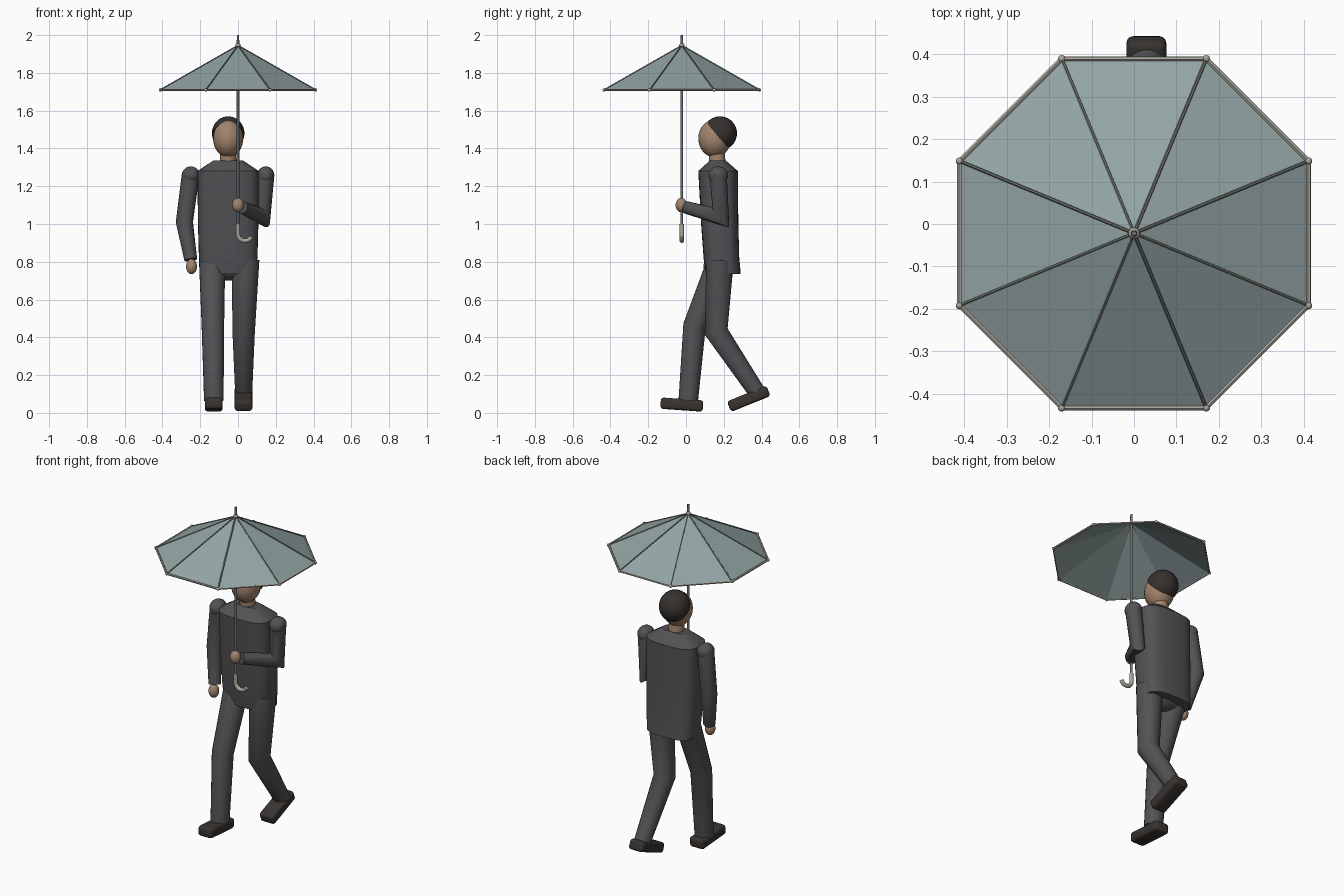
import bpy, bmesh, math
from mathutils import Vector, Matrix

if "Cube" in bpy.data.objects:
    bpy.data.objects.remove(bpy.data.objects["Cube"])


def mat(name, r, g, b):
    m = bpy.data.materials.new(name)
    m.diffuse_color = (r, g, b, 1)
    m.use_nodes = True
    m.node_tree.nodes["Principled BSDF"].inputs["Base Color"].default_value = m.diffuse_color
    return m


SUIT = mat("suit_grey", .085, .085, .092)
SKIN = mat("skin", .36, .23, .15)
DARK = mat("dark_hair", .035, .03, .027)
SHOE = mat("shoe_leather", .04, .034, .03)
CLOTH = mat("canopy_cloth", .29, .37, .37)
METAL = mat("metal", .16, .17, .17)
TRIM = mat("pale_trim", .40, .38, .33)


def finish(name, bm, material, angle=40):
    bmesh.ops.recalc_face_normals(bm, faces=bm.faces[:])
    me = bpy.data.meshes.new(name)
    bm.to_mesh(me)
    bm.free()
    ob = bpy.data.objects.new(name, me)
    bpy.context.collection.objects.link(ob)
    me.materials.append(material)
    if angle:
        bpy.ops.object.select_all(action='DESELECT')
        ob.select_set(True)
        bpy.context.view_layer.objects.active = ob
        bpy.ops.object.shade_smooth_by_angle(angle=math.radians(angle))
    return ob


def skin_rings(bm, rings):
    rings = [[bm.verts.new(p) for p in r] for r in rings]
    n = len(rings[0])
    for a, b in zip(rings, rings[1:]):
        for i in range(n):
            bm.faces.new((a[i], a[(i + 1) % n], b[(i + 1) % n], b[i]))
    bm.faces.new(rings[0][::-1])
    bm.faces.new(rings[-1])


def add_tube(bm, pts, radii, n=16):
    """Tapered tube along a path with mitred bends."""
    pts = [Vector(p) for p in pts]
    dirs = [(b - a).normalized() for a, b in zip(pts, pts[1:])]
    u = dirs[0].orthogonal().normalized()
    v = dirs[0].cross(u)
    ring = [u * math.cos(math.tau * i / n) + v * math.sin(math.tau * i / n) for i in range(n)]
    rings = []
    for i, (p, r) in enumerate(zip(pts, radii)):
        d = dirs[max(i - 1, 0)]
        e = dirs[min(i, len(dirs) - 1)]
        bis = d + e
        rings.append([p + (o - d * (o.dot(bis) / d.dot(bis))) * r for o in ring])
        q = d.rotation_difference(e)
        ring = [q @ o for o in ring]
    skin_rings(bm, rings)


def tube(name, pts, radii, material, n=16):
    bm = bmesh.new()
    add_tube(bm, pts, radii, n)
    return finish(name, bm, material)


def add_ball(bm, c, r, u=24, v=16):
    bmesh.ops.create_uvsphere(bm, u_segments=u, v_segments=v, radius=1,
                              matrix=Matrix.Translation(c) @ Matrix.Diagonal((*r, 1)))


def ball(name, c, r, material):
    bm = bmesh.new()
    add_ball(bm, c, r)
    return finish(name, bm, material)


# Umbrella canopy: eight flat panels
C = Vector((0, -.022, 0))
apex = C + Vector((0, 0, 1.945))
R = .445
rim = [C + Vector((R * math.cos(a), R * math.sin(a), 1.71))
       for a in (math.radians(22.5 + 45 * k) for k in range(8))]
bm = bmesh.new()
top = bm.verts.new(apex)
low = [bm.verts.new(p) for p in rim]
for i in range(8):
    bm.faces.new((low[i], low[(i + 1) % 8], top))
canopy = finish("umbrella_canopy", bm, CLOTH, 0)
sol = canopy.modifiers.new("thickness", 'SOLIDIFY')
sol.thickness = .004

# Ribs, rim piping and corner beads
bm = bmesh.new()
for p in rim:
    add_tube(bm, [apex, p], [.004, .004], 6)
finish("umbrella_ribs", bm, METAL)
bm = bmesh.new()
for i in range(8):
    add_tube(bm, [rim[i], rim[(i + 1) % 8]], [.006, .006], 6)
finish("umbrella_rim", bm, TRIM)
bm = bmesh.new()
for p in rim:
    add_ball(bm, p, (.009,) * 3, 10, 8)
add_ball(bm, apex, (.014,) * 3, 12, 8)
finish("umbrella_beads", bm, TRIM)

# Shaft, tip and hooked handle
tube("umbrella_shaft", [(0, C.y, .98), (0, C.y, 1.95)], [.007, .007], METAL, 12)
tube("umbrella_tip", [(0, C.y, 1.94), (0, C.y, 2.0)], [.008, .006], METAL, 12)
hook = [(0, C.y, 1.0)] + [(.037 - .037 * math.cos(a), C.y, .945 - .034 * math.sin(a))
                          for a in (math.pi * .88 * k / 10 for k in range(11))]
tube("umbrella_handle", hook, [.0115] * len(hook), TRIM, 12)

# Jacket: lofted superellipse sections (z, x half, y min, y max)
CX = -.052
levels = [(.735, .145, .105, .29), (.82, .155, .093, .282), (1.0, .16, .08, .277),
          (1.28, .163, .065, .275), (1.335, .08, .125, .212)]
rings = []
for z, hx, y0, y1 in levels:
    ring = []
    for k in range(32):
        c, s = math.cos(math.tau * k / 32), math.sin(math.tau * k / 32)
        ring.append((CX + hx * math.copysign(abs(c) ** .65, c),
                     (y0 + y1) / 2 + (y1 - y0) / 2 * math.copysign(abs(s) ** .65, s), z))
    rings.append(ring)
bm = bmesh.new()
skin_rings(bm, rings)
finish("jacket", bm, SUIT, 30)
ball("hips", (CX, .185, .79), (.12, .075, .09), SUIT)

# Head, neck and hair
tube("neck", [(CX, .168, 1.31), (CX, .16, 1.40)], [.044, .042], SKIN, 20)
ball("head", (CX, .152, 1.453), (.08, .087, .1), SKIN)
bm = bmesh.new()
add_ball(bm, (CX, .18, 1.48), (.086, .09, .09), 32, 20)
cut = bmesh.ops.bisect_plane(bm, geom=bm.verts[:] + bm.edges[:] + bm.faces[:],
                             plane_co=(0, .105, 1.54), plane_no=(0, .135, .115), clear_inner=True)
bmesh.ops.holes_fill(bm, edges=[e for e in bm.edges if e.is_boundary])
finish("hair", bm, DARK)

# Hanging arm
tube("hanging_arm", [(-.25, .17, 1.265), (-.284, .185, 1.01), (-.25, .135, .81)],
     [.047, .045, .034], SUIT)
ball("hanging_shoulder", (-.25, .17, 1.258), (.047, .052, .047), SUIT)
ball("hanging_hand", (-.246, .122, .775), (.029, .03, .04), SKIN)

# Arm holding the umbrella
tube("holding_arm", [(.147, .17, 1.265), (.13, .185, 1.035), (.022, 0, 1.088)],
     [.046, .041, .033], SUIT)
ball("holding_shoulder", (.147, .17, 1.258), (.045, .052, .047), SUIT)
ball("holding_hand", (0, C.y - .003, 1.10), (.031, .03, .038), SKIN)

# Walking legs
tube("front_leg", [(-.137, .185, .81), (-.133, .045, .46), (-.128, .012, .065)],
     [.07, .06, .052], SUIT, 20)
tube("rear_leg", [(.04, .18, .81), (.03, .16, .43), (.03, .372, .115)],
     [.074, .06, .046], SUIT, 20)

# Shoes: bevelled blocks, toe and heel tilted with the stride
for name, loc, tilt in (("front_shoe", (-.129, -.022, .044), -4),
                        ("rear_shoe", (.029, .332, .075), 22)):
    bm = bmesh.new()
    bmesh.ops.create_cube(bm, size=1, matrix=Matrix.Translation(loc)
                          @ Matrix.Rotation(math.radians(tilt), 4, 'X')
                          @ Matrix.Diagonal((.094, .225, .06, 1)))
    bmesh.ops.bevel(bm, geom=bm.edges[:], offset=.016, segments=3, profile=.5, affect='EDGES')
    finish(name, bm, SHOE)
